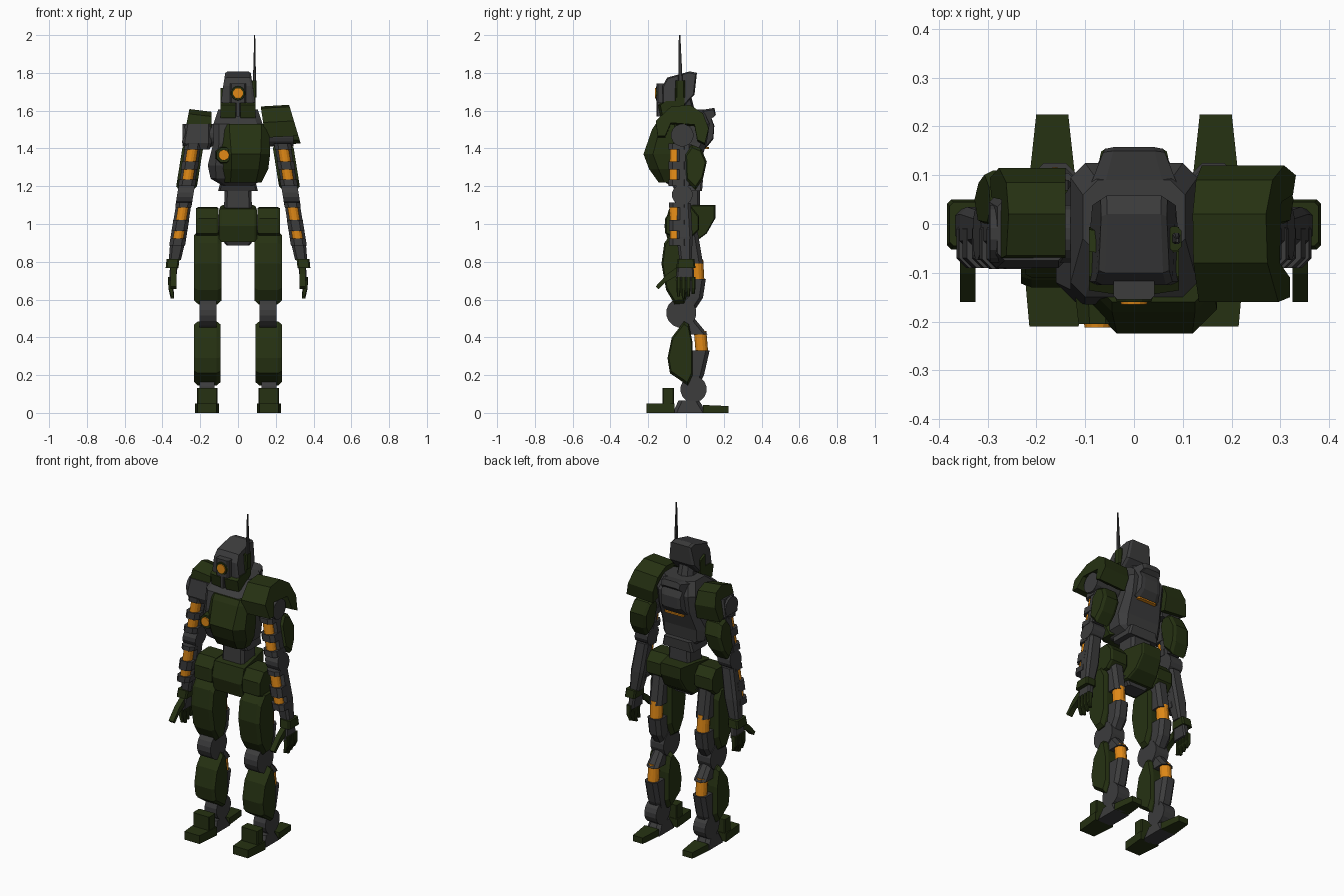
import bpy, bmesh, math
from mathutils import Vector


def material(name, rgb):
    m = bpy.data.materials.new(name)
    m.diffuse_color = (*rgb, 1)
    return m


GREY = material("dark_grey", (0.045, 0.045, 0.046))
GREEN = material("olive_green", (0.019, 0.031, 0.006))
ORANGE = material("amber_orange", (0.75, 0.25, 0.008))


def build(name, rings, mat, warp=None, s=1):
    """Skin a stack of equal-length rings, cap both ends."""
    bm = bmesh.new()
    vs = []
    for ring in rings:
        pts = [warp(*p) if warp else p for p in ring]
        vs.append([bm.verts.new((p[0] * s, p[1], p[2])) for p in pts])
    n = len(vs[0])
    for a, b in zip(vs, vs[1:]):
        for i in range(n):
            j = (i + 1) % n
            bm.faces.new((a[i], a[j], b[j], b[i]))
    bm.faces.new(vs[0])
    bm.faces.new(vs[-1])
    bmesh.ops.recalc_face_normals(bm, faces=bm.faces)
    me = bpy.data.meshes.new(name)
    bm.to_mesh(me)
    bm.free()
    me.materials.append(mat)
    ob = bpy.data.objects.new(name, me)
    bpy.context.collection.objects.link(ob)
    return ob


def loft(name, sections, mat, warp=None, s=1):
    """Chamfered rectangles (z, x0, x1, y0, y1, chamfer) stacked along z."""
    rings = []
    for z, x0, x1, y0, y1, c in sections:
        rings.append([(x0 + c, y0, z), (x1 - c, y0, z), (x1, y0 + c, z), (x1, y1 - c, z),
                      (x1 - c, y1, z), (x0 + c, y1, z), (x0, y1 - c, z), (x0, y0 + c, z)])
    return build(name, rings, mat, warp, s)


def box(name, x0, x1, y0, y1, z0, z1, mat, warp=None, s=1, c=0.008):
    return loft(name, [(z0, x0, x1, y0, y1, c), (z1, x0, x1, y0, y1, c)], mat, warp, s)


def prism(name, prof, x0, x1, mat, warp=None, s=1, bevel=0.0, k=0.8):
    """Side profile (y, z) extruded along x, with bevelled ends."""
    cy = sum(p[0] for p in prof) / len(prof)
    cz = sum(p[1] for p in prof) / len(prof)
    steps = [(x0, 1), (x1, 1)]
    if bevel:
        steps = [(x0, k), (x0 + bevel, 1), (x1 - bevel, 1), (x1, k)]
    rings = [[(x, cy + (y - cy) * f, cz + (z - cz) * f) for y, z in prof] for x, f in steps]
    return build(name, rings, mat, warp, s)


def tube(name, p0, p1, r0, r1, mat, n=14, warp=None, s=1):
    p0, p1 = Vector(p0), Vector(p1)
    q = (p1 - p0).to_track_quat('Z', 'Y')
    rings = []
    for p, r in ((p0, r0), (p1, r1)):
        angles = [math.tau * (i + 0.5) / n for i in range(n)]
        rings.append([tuple(p + q @ Vector((r * math.cos(a), r * math.sin(a), 0))) for a in angles])
    return build(name, rings, mat, warp, s)


# head
prism("head", [(-0.125, 1.64), (-0.125, 1.73), (-0.1, 1.775), (0.02, 1.808), (0.058, 1.8),
               (0.045, 1.685), (-0.01, 1.625), (-0.09, 1.6)], -0.09, 0.09, GREY,
      lambda x, y, z: (x * (1 - max(0, z - 1.66) * 1.8), y, z), bevel=0.015, k=0.92)
box("eye_housing", -0.042, 0.042, -0.155, -0.11, 1.64, 1.745, GREY)
tube("eye_ring", (0, -0.15, 1.692), (0, -0.16, 1.692), 0.04, 0.036, GREEN)
tube("eye", (0, -0.155, 1.692), (0, -0.165, 1.692), 0.029, 0.027, ORANGE)
box("chin_bar", -0.012, 0.012, -0.155, -0.12, 1.57, 1.65, GREY, c=0.004)
for s, side in ((-1, "right"), (1, "left")):
    prism(side + "_jaw_plate", [(-0.15, 1.63), (-0.135, 1.56), (-0.09, 1.575), (-0.02, 1.625),
                                (-0.025, 1.70), (-0.07, 1.72), (-0.07, 1.65), (-0.12, 1.65)],
          0.012, 0.092, GREEN, lambda x, y, z: (x, y + x * 0.15, z), s)
tube("neck", (0, 0, 1.54), (0, -0.02, 1.66), 0.06, 0.05, GREY, 10)
box("antenna_base", 0.07, 0.097, -0.055, -0.005, 1.67, 1.76, GREEN)
loft("antenna", [(1.72, 0.078, 0.096, -0.042, -0.016, 0.004),
                 (2.0, 0.086, 0.091, -0.038, -0.03, 0.001)], GREY)

# torso
loft("torso", [(1.205, -0.085, 0.085, -0.09, 0.06, 0.02), (1.24, -0.145, 0.13, -0.13, 0.06, 0.03),
               (1.31, -0.16, 0.14, -0.16, 0.07, 0.04), (1.43, -0.13, 0.13, -0.165, 0.11, 0.03),
               (1.53, -0.13, 0.13, -0.15, 0.125, 0.03), (1.605, -0.105, 0.105, -0.06, 0.09, 0.03)], GREY)
loft("chest_armor", [(1.22, -0.07, 0.125, -0.145, -0.03, 0.03), (1.29, -0.085, 0.16, -0.195, -0.02, 0.05),
                     (1.37, -0.085, 0.17, -0.225, -0.02, 0.05), (1.5, -0.085, 0.165, -0.18, -0.02, 0.04),
                     (1.53, -0.075, 0.155, -0.16, -0.03, 0.03)], GREEN)
tube("chest_lens_housing", (-0.075, -0.1, 1.365), (-0.075, -0.205, 1.365), 0.055, 0.042, GREEN, 8)
tube("chest_lens", (-0.075, -0.19, 1.365), (-0.075, -0.212, 1.365), 0.03, 0.027, ORANGE)
prism("backpack", [(0.06, 1.6), (0.15, 1.615), (0.158, 1.58), (0.135, 1.56), (0.15, 1.52),
                   (0.145, 1.45), (0.105, 1.4), (0.05, 1.4)], -0.095, 0.095, GREY,
      lambda x, y, z: (x * (1 - max(0, y - 0.08) * 5), y, z), bevel=0.03, k=0.9)
box("backpack_vent", -0.065, 0.065, 0.085, 0.122, 1.398, 1.407, ORANGE)
loft("waist_block", [(1.175, -0.105, 0.105, -0.06, 0.085, 0.01),
                     (1.235, -0.09, 0.09, -0.085, 0.09, 0.01)], GREY)
loft("waist", [(1.06, -0.075, 0.075, -0.06, 0.075, 0.015),
               (1.19, -0.07, 0.07, -0.055, 0.075, 0.015)], GREY)

# pelvis
prism("pelvis_armor", [(-0.09, 1.08), (-0.115, 0.99), (-0.095, 0.905), (0.05, 0.905), (0.11, 0.95),
                       (0.155, 1.03), (0.155, 1.1), (0.04, 1.1)], -0.1, 0.1, GREEN,
      lambda x, y, z: (x * (1 - max(0, y) * 2.2), y, z), bevel=0.012, k=0.95)
loft("pelvis_base", [(0.885, -0.06, 0.06, -0.06, 0.03, 0.01),
                     (0.93, -0.095, 0.095, -0.08, 0.04, 0.01)], GREY)
tube("hip_axle", (-0.2, -0.02, 1.0), (0.2, -0.02, 1.0), 0.05, 0.05, GREY)


def slant(x, y, z):
    """Arms hang outward towards the hands."""
    return (x + 0.24 + (1.4 - z) * 0.16, y, z)


for s, side in ((-1, "right"), (1, "left")):
    # legs
    prism(side + "_hip_armor", [(-0.11, 0.95), (-0.11, 1.03), (-0.07, 1.085), (0.03, 1.09), (0.07, 1.04),
                                (0.07, 0.97), (0.03, 0.93), (-0.07, 0.93)],
          0.103, 0.222, GREEN, None, s, 0.012, 0.93)
    prism(side + "_thigh_armor", [(-0.07, 0.96), (-0.115, 0.9), (-0.13, 0.79), (-0.105, 0.65), (-0.06, 0.575),
                                  (-0.01, 0.58), (0.02, 0.66), (0.02, 0.9), (-0.01, 0.96)],
          0.087, 0.232, GREEN, None, s, 0.022, 0.9)
    loft(side + "_upper_thigh", [(0.79, 0.115, 0.2, 0.0, 0.09, 0.02),
                                 (0.97, 0.115, 0.2, -0.03, 0.06, 0.02)], GREY, None, s)
    tube(side + "_thigh_piston", (0.158, 0.062, 0.69), (0.158, 0.055, 0.81), 0.036, 0.036, ORANGE, 14, None, s)
    loft(side + "_lower_thigh", [(0.55, 0.12, 0.197, -0.05, 0.05, 0.02), (0.61, 0.115, 0.2, -0.01, 0.09, 0.02),
                                 (0.71, 0.115, 0.2, 0.0, 0.105, 0.02)], GREY, None, s)
    tube(side + "_knee_joint", (0.113, -0.025, 0.53), (0.203, -0.025, 0.53), 0.08, 0.08, GREY, 16, None, s)
    prism(side + "_shin_armor", [(-0.01, 0.485), (-0.075, 0.4), (-0.098, 0.29), (-0.085, 0.21), (0.01, 0.145),
                                 (0.035, 0.2), (0.035, 0.37), (0.015, 0.47)],
          0.093, 0.232, GREEN, None, s, 0.02, 0.9)
    loft(side + "_calf", [(0.16, 0.125, 0.2, 0.0, 0.075, 0.015), (0.2, 0.12, 0.205, 0.0, 0.095, 0.02),
                          (0.33, 0.12, 0.205, 0.0, 0.125, 0.02)], GREY, None, s)
    tube(side + "_calf_piston", (0.162, 0.085, 0.31), (0.162, 0.075, 0.43), 0.033, 0.033, ORANGE, 14, None, s)
    loft(side + "_upper_calf", [(0.415, 0.12, 0.2, 0.0, 0.115, 0.02),
                                (0.5, 0.125, 0.195, -0.03, 0.045, 0.02)], GREY, None, s)
    # feet
    tube(side + "_ankle_joint", (0.125, 0.04, 0.125), (0.205, 0.04, 0.125), 0.07, 0.07, GREY, 16, None, s)
    loft(side + "_foot_base", [(0.0, 0.115, 0.215, -0.07, 0.11, 0.02),
                               (0.065, 0.125, 0.205, -0.04, 0.07, 0.02)], GREY, None, s)
    prism(side + "_toe", [(-0.21, 0), (-0.21, 0.05), (-0.06, 0.05), (-0.06, 0)], 0.1, 0.228, GREEN,
          lambda x, y, z: (0.164 + (x - 0.164) * (1 + (y + 0.06) * 1.4), y, z), s)
    box(side + "_instep", 0.108, 0.218, -0.125, -0.063, 0.04, 0.132, GREEN, None, s, 0.005)
    prism(side + "_heel", [(0.09, 0), (0.09, 0.042), (0.225, 0.036), (0.225, 0)], 0.12, 0.215, GREEN,
          lambda x, y, z: (0.168 + (x - 0.168) * (1 - (y - 0.09) * 2.3), y, z), s)

    # shoulder joint, upper arm
    tube(side + "_shoulder_joint", (0.1, -0.02, 1.47), (0.295, -0.02, 1.47), 0.06, 0.06, GREY, 16, None, s)
    box(side + "_upper_arm", -0.042, 0.042, -0.05, 0.03, 1.2, 1.42, GREY, slant, s, 0.015)
    tube(side + "_upper_arm_piston", (0, -0.058, 1.225), (0, -0.055, 1.4), 0.03, 0.03, ORANGE, 14, slant, s)
    for i, (z0, z1) in enumerate(((1.2, 1.235), (1.288, 1.33), (1.395, 1.425))):
        box(f"{side}_upper_arm_band_{i}", -0.045, 0.045, -0.092, 0.01, z0, z1, GREY, slant, s, 0.02)
    prism(side + "_upper_arm_guard", [(0.0, 1.23), (-0.005, 1.37), (0.03, 1.42), (0.08, 1.4), (0.11, 1.33),
                                      (0.09, 1.24), (0.05, 1.18)],
          -0.055, 0.055, GREEN, slant, s, 0.018, 0.85)
    # elbow, forearm
    tube(side + "_elbow_joint", (-0.043, -0.02, 1.155), (0.043, -0.02, 1.155), 0.055, 0.055, GREY, 14, slant, s)
    loft(side + "_forearm", [(0.81, -0.032, 0.032, -0.035, 0.03, 0.012), (0.93, -0.042, 0.042, -0.05, 0.035, 0.015),
                             (1.11, -0.04, 0.04, -0.045, 0.025, 0.015)], GREY, slant, s)
    tube(side + "_forearm_piston", (0, -0.055, 0.92), (0, -0.058, 1.1), 0.029, 0.029, ORANGE, 14, slant, s)
    for i, (z0, z1) in enumerate(((0.885, 0.922), (0.962, 1.02), (1.088, 1.115))):
        box(f"{side}_forearm_band_{i}", -0.042, 0.042, -0.09, 0.01, z0, z1, GREY, slant, s, 0.02)
    # hand
    loft(side + "_hand_guard", [(0.768, 0.315, 0.383, -0.052, 0.05, 0.008),
                                (0.815, 0.31, 0.378, -0.045, 0.045, 0.008)], GREEN, None, s)
    loft(side + "_palm", [(0.7, 0.328, 0.365, -0.055, 0.045, 0.008),
                          (0.775, 0.32, 0.36, -0.045, 0.04, 0.008)], GREY, None, s)
    for i in range(4):
        y, z = -0.05 + i * 0.026, 0.605 + 0.012 * abs(i - 1)
        loft(f"{side}_finger_{i}", [(z, 0.338, 0.356, y + 0.002, y + 0.018, 0.004),
                                    (0.66, 0.343, 0.369, y, y + 0.022, 0.004),
                                    (0.72, 0.338, 0.37, y, y + 0.022, 0.004)], GREEN, None, s)
    prism(side + "_thumb", [(-0.05, 0.77), (-0.1, 0.735), (-0.16, 0.67), (-0.145, 0.655), (-0.11, 0.69),
                            (-0.05, 0.725)], 0.325, 0.357, GREEN, None, s)

# left shoulder shell, large arch
prism("left_shoulder_armor", [(-0.15, 1.46), (-0.16, 1.54), (-0.08, 1.615), (0.02, 1.625), (0.09, 1.58),
                              (0.12, 1.5), (0.1, 1.42), (0.06, 1.44), (0.045, 1.52), (-0.08, 1.53), (-0.11, 1.46)],
      0.145, 0.32, GREEN, lambda x, y, z: (x - (z - 1.46) * (0.15 if x < 0.2 else 0.3), y, z + (x - 0.2) * 0.05))
# right shoulder block with smaller plate on top and back
loft("right_shoulder_block", [(1.395, -0.27, -0.15, -0.075, 0.05, 0.015), (1.43, -0.297, -0.14, -0.09, 0.06, 0.015),
                              (1.53, -0.28, -0.14, -0.075, 0.05, 0.015)], GREY)
prism("right_shoulder_armor", [(-0.07, 1.52), (-0.065, 1.575), (0.02, 1.6), (0.085, 1.575), (0.115, 1.5),
                               (0.095, 1.41), (0.055, 1.42), (0.05, 1.525)],
      -0.285, -0.14, GREEN, lambda x, y, z: (x + (0.2 if x < -0.2 else 0) * (z - 1.46), y, z - (x + 0.2) * 0.1))
